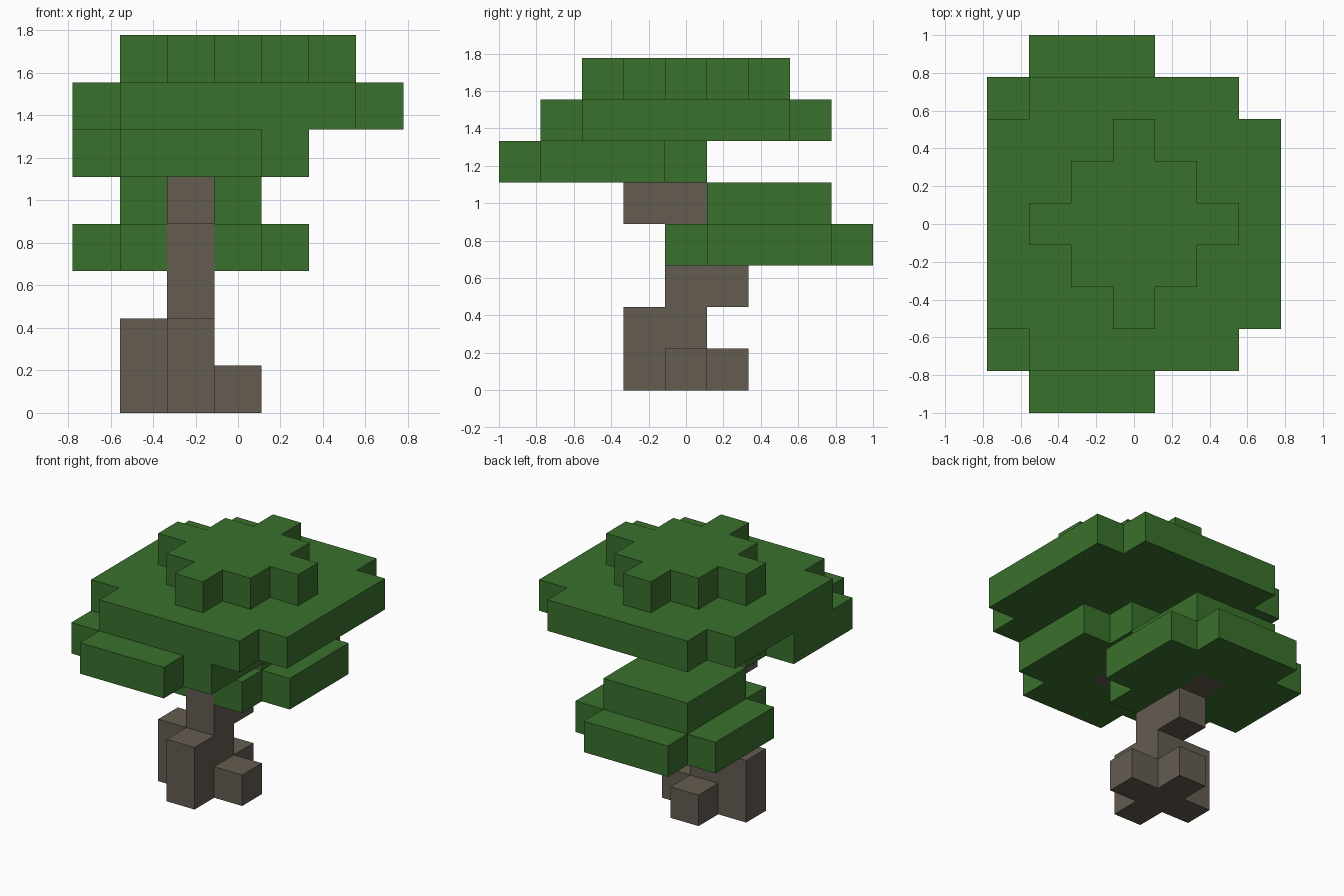
import bpy
import bmesh
from mathutils import Vector

old = bpy.data.objects.get("Cube")
if old:
    bpy.data.objects.remove(old, do_unlink=True)

UNIT = 2 / 9                               # edge length of one block
ORIGIN = Vector((-3.5, -4.5, 0))           # grid corner, in blocks


def make_material(name, rgb):
    mat = bpy.data.materials.new(name)
    mat.use_nodes = True
    mat.diffuse_color = (*rgb, 1)
    bsdf = next(n for n in mat.node_tree.nodes if n.type == 'BSDF_PRINCIPLED')
    bsdf.inputs["Base Color"].default_value = (*rgb, 1)
    bsdf.inputs["Roughness"].default_value = 1
    return mat


bark = make_material("bark_brown", (0.127, 0.107, 0.083))
leaves = make_material("leaf_green", (0.042, 0.160, 0.026))


def box(xs, ys, zs):
    """Blocks filling inclusive index ranges."""
    return {(x, y, z) for x in range(xs[0], xs[1] + 1)
            for y in range(ys[0], ys[1] + 1)
            for z in range(zs[0], zs[1] + 1)}


def pad(cx, cy, z, r):
    """Square layer of leaves with its four corner blocks missing."""
    corners = {(cx + i, cy + j, z) for i in (-r, r) for j in (-r, r)}
    return box((cx - r, cx + r), (cy - r, cy + r), (z, z)) - corners


def diamond(cx, cy, z, r):
    return {c for c in pad(cx, cy, z, r)
            if abs(c[0] - cx) + abs(c[1] - cy) <= r}


# Roots: a cross on the ground with two taller arms
roots = diamond(2, 4, 0, 1) | {(2, 3, 1), (1, 4, 1), (2, 4, 1)}

# Trunk: zigzags up into the middle of both leaf masses
trunk = (box((2, 2), (4, 5), (2, 2)) | box((2, 2), (4, 6), (3, 3))
         | box((2, 2), (3, 4), (4, 4)) | box((2, 2), (2, 3), (5, 5)))

# Leaf masses
lower_canopy = pad(2, 6, 3, 2) | box((1, 3), (5, 7), (4, 4))
side_canopy = pad(2, 2, 5, 2)
crown = pad(3, 4, 6, 3) | diamond(3, 4, 7, 2)

parts = {
    "roots": (roots, bark),
    "trunk": (trunk, bark),
    "lower_canopy": (lower_canopy - trunk, leaves),
    "side_canopy": (side_canopy - trunk, leaves),
    "crown": (crown, leaves),
}
occupied = set().union(*(cells for cells, _ in parts.values()))


def build(name, cells, mat):
    """Mesh the exposed block sides and merge coplanar ones."""
    bm = bmesh.new()
    for cell in sorted(cells):
        centre = Vector(cell) + Vector((0.5, 0.5, 0.5)) + ORIGIN
        for axis in range(3):
            for sign in (-1, 1):
                step = Vector((0, 0, 0))
                step[axis] = sign
                if tuple(int(c + s) for c, s in zip(cell, step)) in occupied:
                    continue
                u = Vector((0, 0, 0))
                u[(axis + 1) % 3] = 0.5
                v = step.cross(u)
                mid = centre + step / 2
                ring = (mid - u - v, mid + u - v, mid + u + v, mid - u + v)
                bm.faces.new([bm.verts.new(p * UNIT) for p in ring])
    bmesh.ops.remove_doubles(bm, verts=bm.verts, dist=UNIT / 100)
    bmesh.ops.dissolve_limit(bm, angle_limit=0.01, verts=bm.verts,
                             edges=bm.edges)
    mesh = bpy.data.meshes.new(name)
    bm.to_mesh(mesh)
    bm.free()
    mesh.materials.append(mat)
    obj = bpy.data.objects.new(name, mesh)
    bpy.context.scene.collection.objects.link(obj)


for part, (cells, mat) in parts.items():
    build(part, cells, mat)
